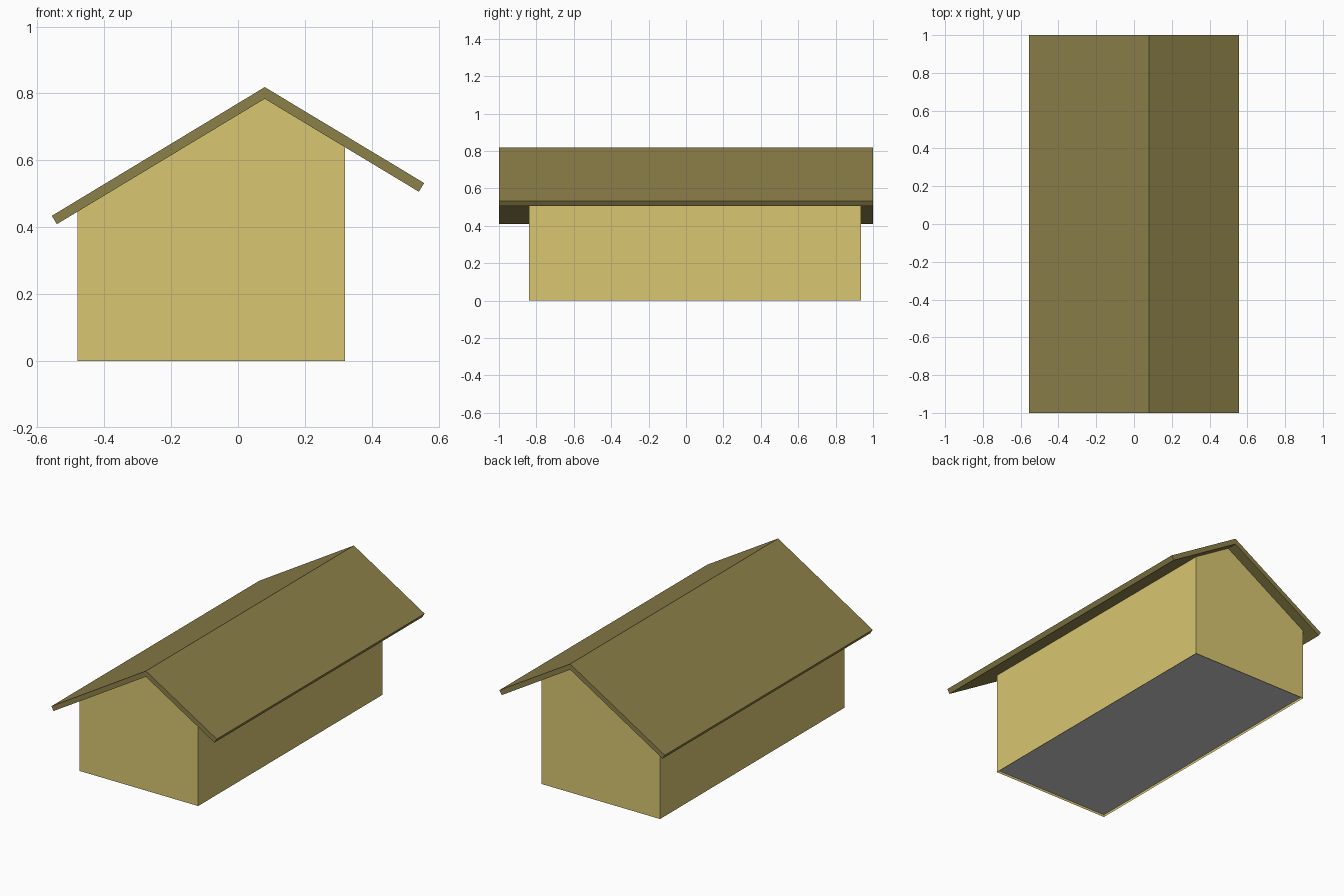
import bpy, bmesh

if "Cube" in bpy.data.objects:
    bpy.data.objects.remove(bpy.data.objects["Cube"])

SLOPE = 0.603
RIDGE_X, RIDGE_TOP, RIDGE_UNDER = 0.08, 0.819, 0.784
WALL_L, WALL_R, WALL_F, WALL_B = -0.48, 0.32, -0.84, 0.935


def material(name, rgb):
    m = bpy.data.materials.new(name)
    m.diffuse_color = (*rgb, 1)
    m.use_nodes = True
    m.node_tree.nodes["Principled BSDF"].inputs["Base Color"].default_value = m.diffuse_color
    return m


def under(x):
    """Height of the roof underside at x."""
    return RIDGE_UNDER - SLOPE * abs(x - RIDGE_X)


def extrude_profile(name, profile, y0, y1, mat=None, skip=(), caps=True):
    """Extrude an (x, z) outline along y, leaving out the listed sides."""
    bm = bmesh.new()
    front = [bm.verts.new((x, y0, z)) for x, z in profile]
    back = [bm.verts.new((x, y1, z)) for x, z in profile]
    n = len(profile)
    if caps:
        bm.faces.new(front)
        bm.faces.new(back[::-1])
    for i in range(n):
        if i not in skip:
            j = (i + 1) % n
            bm.faces.new((front[j], front[i], back[i], back[j]))
    mesh = bpy.data.meshes.new(name)
    bm.to_mesh(mesh)
    bm.free()
    ob = bpy.data.objects.new(name, mesh)
    bpy.context.collection.objects.link(ob)
    if mat:
        mesh.materials.append(mat)
    return ob


wall_mat = material("wall_yellow", (0.69, 0.565, 0.165))
roof_mat = material("roof_olive", (0.26, 0.215, 0.067))

# Walls: thin shell with gables, open below and under the roof
extrude_profile("walls", [
    (WALL_L, 0), (WALL_R, 0), (WALL_R, under(WALL_R)),
    (RIDGE_X, RIDGE_UNDER), (WALL_L, under(WALL_L)),
], WALL_F, WALL_B, wall_mat, skip=(0, 2, 3))

# Floor: single sheet set slightly up inside the walls
bpy.ops.mesh.primitive_plane_add(
    size=1, location=((WALL_L + WALL_R) / 2, (WALL_F + WALL_B) / 2, 0.015))
floor = bpy.context.object
floor.name = "floor"
floor.scale = (WALL_R - WALL_L, WALL_B - WALL_F, 1)

# Roof: one bent slab with square-cut eaves
extrude_profile("roof", [
    (-0.542, under(-0.542)), (RIDGE_X, RIDGE_UNDER), (0.541, under(0.541)),
    (0.557, 0.532), (RIDGE_X, RIDGE_TOP), (-0.557, 0.434),
], -1, 1, roof_mat)
